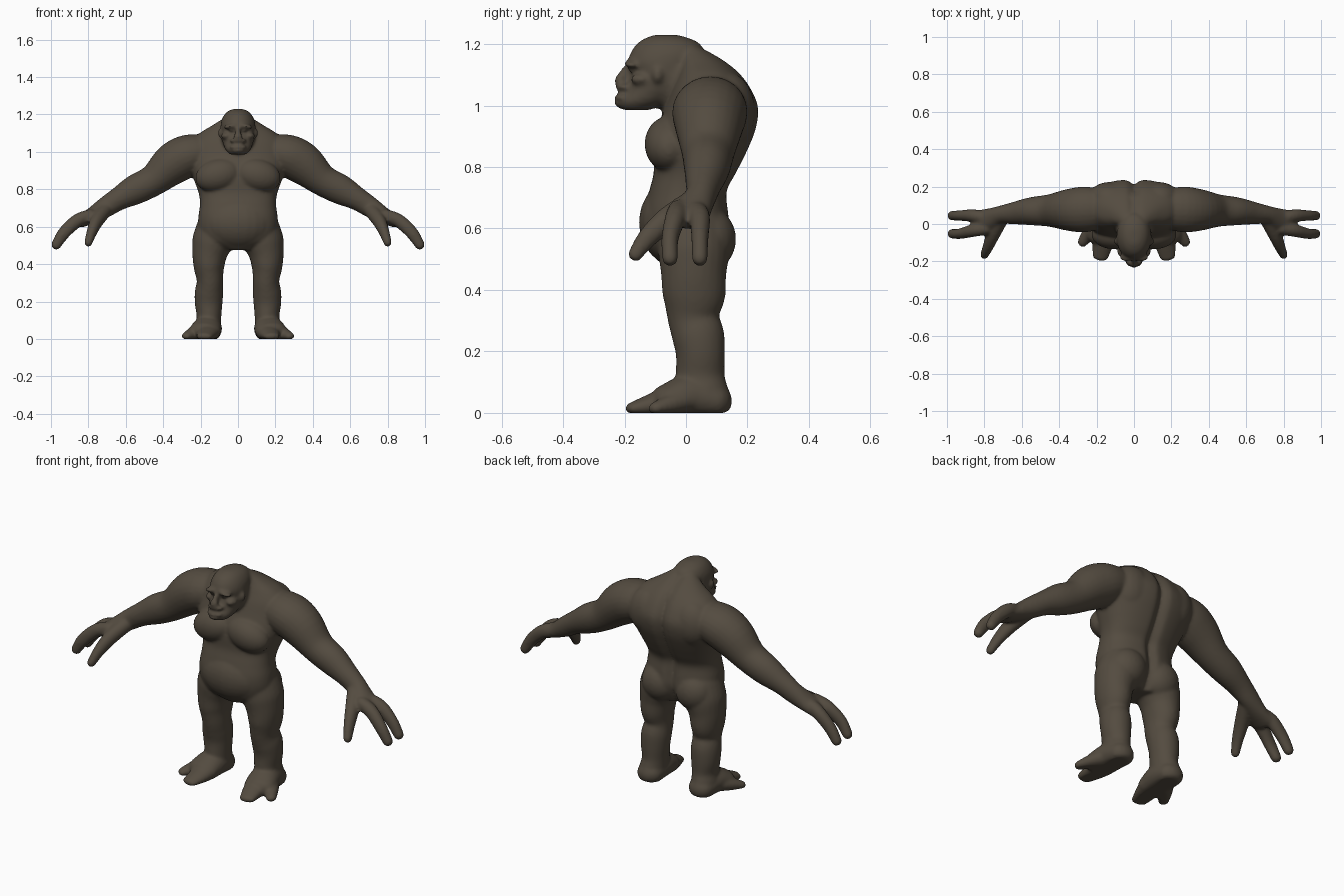
import bpy, bmesh, math
from mathutils import Vector, Matrix

hide = bpy.data.materials.new("dark brown hide")
hide.diffuse_color = (0.088, 0.071, 0.051, 1)
bm = bmesh.new()


def resample(stations, steps=4):
    """Smooth curve through the stations (Catmull-Rom)."""
    pts = [Vector(s) for s in stations]
    out = []
    for i in range(len(pts) - 1):
        a, b, c, d = pts[max(i - 1, 0)], pts[i], pts[i + 1], pts[min(i + 2, len(pts) - 1)]
        for k in range(steps):
            t = k / steps
            out.append(0.5 * (2 * b + (c - a) * t + (2 * a - 5 * b + 4 * c - d) * t * t
                              + (3 * b - a - 3 * c + d) * t ** 3))
    return out + [pts[-1]]


def skin(rings):
    """Closed shell through a list of point rings."""
    rows = [[bm.verts.new(p) for p in r] for r in rings]
    n = len(rows[0])
    for r, q in zip(rows, rows[1:]):
        for i in range(n):
            bm.faces.new((r[i], r[(i + 1) % n], q[(i + 1) % n], q[i]))
    bm.faces.new(rows[0][::-1])
    bm.faces.new(rows[-1])


def limb(stations, hint, side=1, seg=24, floor=False):
    """Stations are x, y, z, width along hint, width across; both ends rounded."""
    st = resample(stations)
    cen = [Vector(s[:3]) for s in st]
    tan = [(cen[min(i + 1, len(cen) - 1)] - cen[max(i - 1, 0)]).normalized() for i in range(len(cen))]
    data = [(c, t, s[3], s[4]) for c, t, s in zip(cen, tan, st)]

    def cap(d, sign):
        c, t, u, v = d
        r = min(u, v)
        return [(c + t * sign * r * math.sin(a), t, u * math.cos(a), v * math.cos(a))
                for a in (0.4, 0.8, 1.2, 1.45)]
    data = cap(data[0], -1)[::-1] + data + cap(data[-1], 1)
    rings = []
    for c, t, ru, rv in data:
        u = Vector(hint)
        u = (u - t * u.dot(t)).normalized()
        v = t.cross(u)
        ring = []
        for k in range(seg):
            a = math.tau * k / seg
            p = c + u * ru * math.cos(a) + v * rv * math.sin(a)
            ring.append((p.x * side, p.y, max(p.z, 0.0) if floor else p.z))
        rings.append(ring)
    skin(rings)


def trunk(stations, groove=0.0, power=0.85, seg=96):
    """Horizontal rings: z, front y, back y, half width."""
    rings = []
    for z, f, b, w in resample(stations):
        ring = []
        for k in range(seg):
            a = math.tau * k / seg
            ca, sa = math.cos(a), math.sin(a)
            x = w * math.copysign(abs(ca) ** power, ca)
            y = (f + b) / 2 + (b - f) / 2 * math.copysign(abs(sa) ** power, sa)
            if sa > 0:
                y -= groove * math.exp(-(x / 0.025) ** 2)
            ring.append((x, y, z))
        rings.append(ring)
    skin(rings)


def blob(c, r, tilt=0.0):
    m = Matrix.Translation(c) @ Matrix.Rotation(tilt, 4, 'Y') @ Matrix.Diagonal((*r, 1))
    bmesh.ops.create_uvsphere(bm, u_segments=24, v_segments=16, radius=1, matrix=m)


# torso with spine furrow
trunk([(.475, -.07, .10, .08), (.52, -.11, .125, .18), (.58, -.13, .145, .212),
       (.65, -.135, .14, .212), (.72, -.12, .135, .203), (.78, -.105, .165, .21),
       (.85, -.105, .20, .235), (.92, -.095, .228, .26), (.99, -.07, .237, .265),
       (1.05, -.05, .215, .25), (1.10, -.03, .18, .205), (1.14, -.02, .135, .14),
       (1.175, -.02, .08, .085), (1.20, -.02, .03, .05)], groove=.028)
# belly
blob((0, -.025, .62), (.195, .128, .145))

# neck and skull
limb([(0, .09, 1.06, .10, .085), (0, -.01, 1.09, .095, .115), (0, -.08, 1.10, .09, .11)], (1, 0, 0))
trunk([(.985, -.205, -.12, .04), (1.01, -.222, -.06, .066), (1.045, -.198, -.02, .08),
       (1.08, -.188, .02, .088), (1.11, -.178, .04, .092), (1.14, -.188, .05, .093),
       (1.175, -.178, .06, .086), (1.205, -.155, .04, .068), (1.222, -.125, .0, .045),
       (1.23, -.10, -.03, .02)], power=.95)
# nose, lips and chin
limb([(0, -.188, 1.125, .013, .013), (0, -.205, 1.10, .016, .016), (0, -.215, 1.082, .024, .018)], (1, 0, 0))
blob((0, -.197, 1.060), (.046, .034, .012))
blob((0, -.200, 1.026), (.048, .034, .013))
blob((0, -.205, 1.008), (.035, .028, .018))

for s in (1, -1):
    # brow, eye, cheek, ear
    blob((s * .038, -.176, 1.138), (.042, .025, .012), s * .2)
    blob((s * .036, -.175, 1.117), (.012, .012, .009))
    blob((s * .062, -.145, 1.085), (.028, .035, .02))
    blob((s * .094, -.092, 1.10), (.013, .018, .026))
    # chest, shoulder blade, buttock
    blob((s * .105, -.055, .875), (.125, .08, .088), s * .25)
    blob((s * .13, .13, .98), (.12, .095, .13))
    blob((s * .105, .07, .565), (.105, .093, .105))
    # arm
    limb([(.14, .085, 1.0, .10, .09), (.26, .078, .982, .122, .112), (.35, .075, .935, .112, .112),
          (.45, .072, .85, .087, .085), (.55, .068, .798, .075, .08), (.64, .058, .748, .06, .062),
          (.71, .048, .703, .05, .055), (.77, .025, .665, .06, .045), (.83, .005, .632, .07, .034)],
         (0, 1, 0), s)
    # two fingers and a thumb
    for y0, y1 in ((.045, .045), (-.035, -.052)):
        limb([(.79, y0 * .7, .66, .034, .034), (.86, y0, .632, .034, .036),
              (.93, y1, .567, .028, .034), (.972, y1, .503, .026, .027)], (0, 1, 0), s)
    limb([(.715, .02, .685, .04, .04), (.755, -.06, .63, .036, .04), (.782, -.125, .57, .028, .033),
          (.80, -.165, .515, .022, .024)], (1, 0, 0), s)
    # leg
    limb([(.12, .02, .60, .10, .11), (.137, .025, .52, .108, .115), (.152, .025, .45, .093, .106),
          (.155, .026, .38, .081, .102), (.15, .024, .31, .07, .084), (.155, .04, .25, .076, .085),
          (.157, .047, .19, .074, .08), (.155, .046, .12, .066, .08), (.16, .05, .07, .07, .088)],
         (1, 0, 0), s)
    # foot, large toe, small outer toe
    limb([(.16, .09, .04, .07, .06), (.165, .01, .055, .08, .07), (.178, -.06, .04, .085, .055)],
         (1, 0, 0), s, floor=True)
    limb([(.155, -.02, .045, .065, .05), (.165, -.09, .03, .06, .042), (.18, -.175, .013, .043, .022)],
         (1, 0, 0), s, floor=True)
    limb([(.20, .0, .04, .05, .04), (.24, -.05, .028, .04, .034), (.277, -.10, .014, .027, .022)],
         (1, 0, 0), s, floor=True)

# one continuous skin
mesh = bpy.data.meshes.new("body")
bmesh.ops.recalc_face_normals(bm, faces=bm.faces)
bm.to_mesh(mesh)
bm.free()
mesh.materials.append(hide)
body = bpy.data.objects.new("body", mesh)
bpy.context.collection.objects.link(body)
fuse = body.modifiers.new("fuse", 'REMESH')
fuse.mode = 'VOXEL'
fuse.voxel_size = 0.008
fuse.use_smooth_shade = True
soften = body.modifiers.new("soften", 'SMOOTH')
soften.factor = 0.5
soften.iterations = 7
